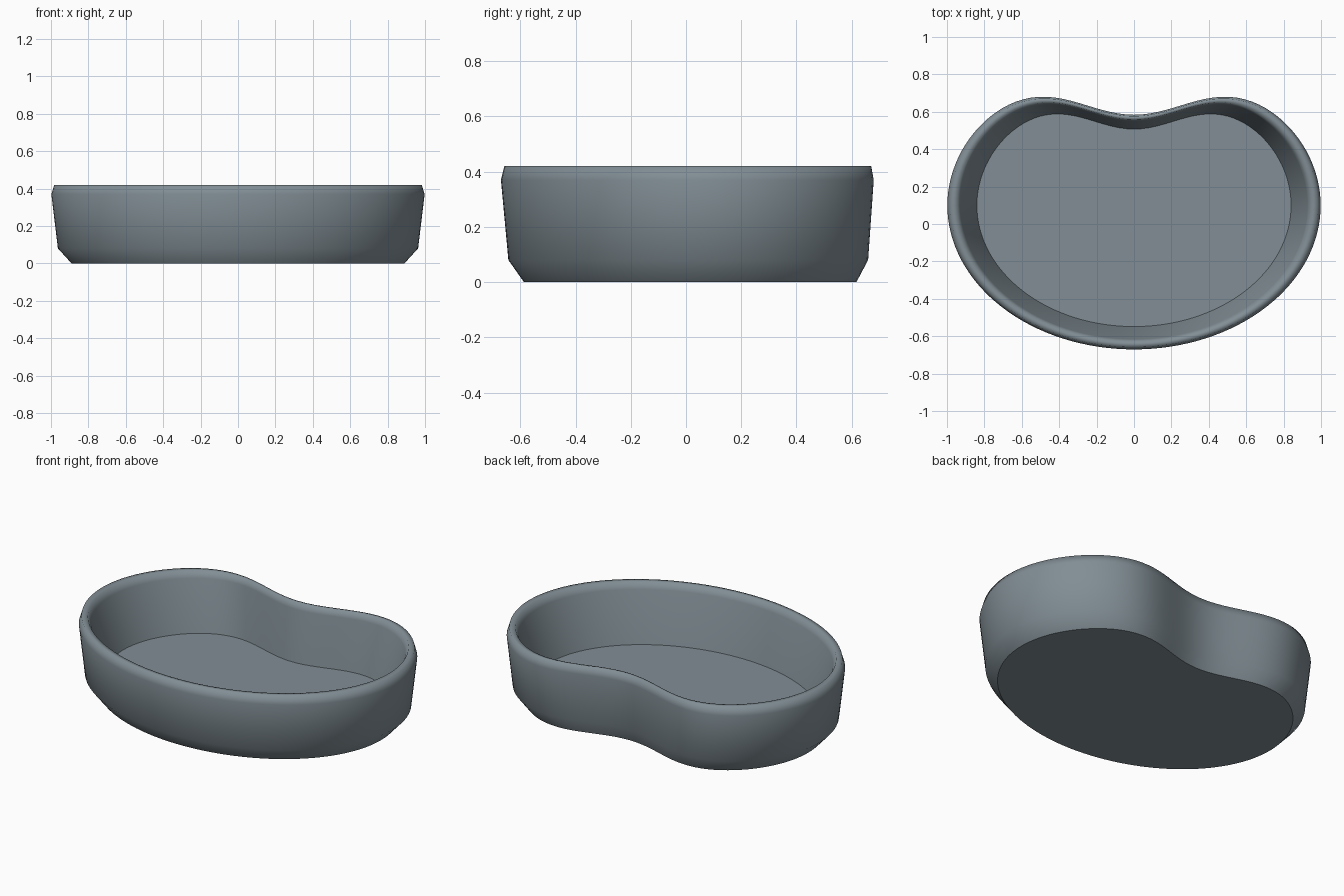
import bpy, bmesh, math

if "Cube" in bpy.data.objects:
    bpy.data.objects.remove(bpy.data.objects["Cube"])

N = 128      # points around the outline
CY = 0.10    # centre about which the outline scales


def outline(s, z):
    """Kidney outline: an ellipse with a smooth dent at the back, scaled by s."""
    pts = []
    for i in range(N):
        t = 2 * math.pi * i / N
        x, y = math.cos(t), 0.772 * math.sin(t)
        if y > 0:
            y -= 0.287 * math.exp(-x * x / 0.21) * min(1, y / 0.1)
        pts.append((x * s, CY + y * s, z))
    return pts


# wall section: (outline scale, height), from outer base over the rim to the floor
profile = [(0.89, 0.0), (0.963, 0.08), (0.998, 0.37), (0.982, 0.42),
           (0.945, 0.42), (0.927, 0.38), (0.84, 0.08)]

bm = bmesh.new()
rings = [[bm.verts.new(p) for p in outline(s, z)] for s, z in profile]
for a, b in zip(rings, rings[1:]):
    for i in range(N):
        j = (i + 1) % N
        bm.faces.new((a[i], a[j], b[j], b[i])).smooth = True

# underside and inner floor, with crisp borders
for ring, flip in ((rings[0], True), (rings[-1], False)):
    f = bm.faces.new(ring[::-1] if flip else ring)
    f.smooth = False
    for e in f.edges:
        e.smooth = False

bmesh.ops.recalc_face_normals(bm, faces=bm.faces)
mesh = bpy.data.meshes.new("kidney_dish")
bm.to_mesh(mesh)
bm.free()
dish = bpy.data.objects.new("kidney_dish", mesh)
bpy.context.collection.objects.link(dish)

mat = bpy.data.materials.new("slate grey")
mat.diffuse_color = (0.22, 0.27, 0.30, 1)
mat.use_nodes = True
mat.node_tree.nodes["Principled BSDF"].inputs["Base Color"].default_value = mat.diffuse_color
mesh.materials.append(mat)
